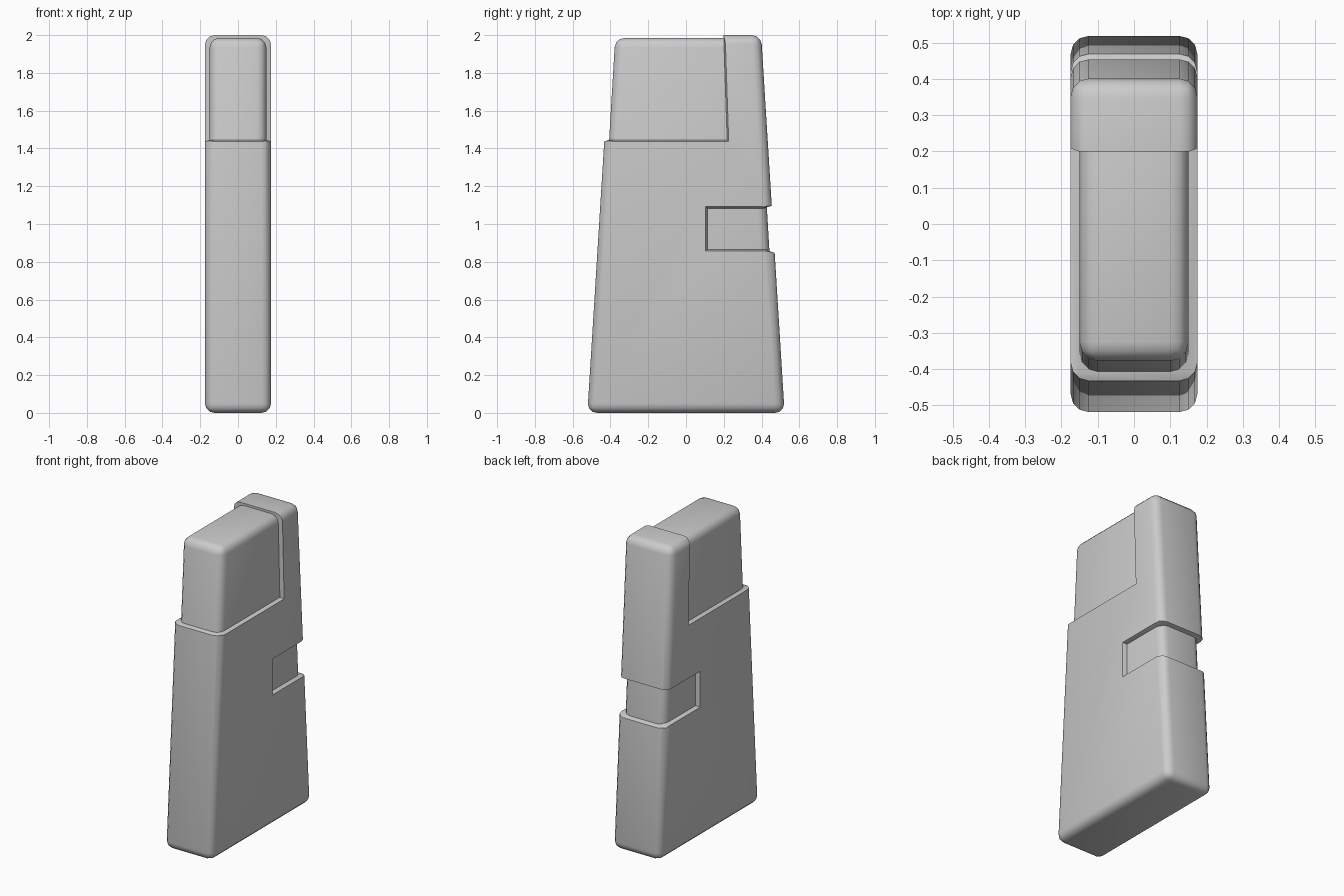
import bpy
import bmesh

cube = bpy.data.objects.get("Cube")
if cube:
    bpy.data.objects.remove(cube, do_unlink=True)

grey = bpy.data.materials.new("light grey")
grey.use_nodes = True
grey.diffuse_color = (0.6, 0.6, 0.6, 1)
grey.node_tree.nodes["Principled BSDF"].inputs["Base Color"].default_value = (0.6, 0.6, 0.6, 1)


def loft(name, rings):
    """Solid through matching (y, z) profiles, each placed at its own x."""
    bm = bmesh.new()
    loops = [[bm.verts.new((x, y, z)) for y, z in profile] for x, profile in rings]
    bm.faces.new(loops[0])
    bm.faces.new(loops[-1])
    for a, b in zip(loops, loops[1:]):
        for i in range(len(a)):
            j = (i + 1) % len(a)
            bm.faces.new((a[i], a[j], b[j], b[i]))
    bmesh.ops.recalc_face_normals(bm, faces=bm.faces)
    mesh = bpy.data.meshes.new(name)
    bm.to_mesh(mesh)
    bm.free()
    obj = bpy.data.objects.new(name, mesh)
    bpy.context.collection.objects.link(obj)
    mesh.materials.append(grey)
    return obj


def flared_cutter(name, inner, outer):
    """Cutter whose walls open slightly towards both sides."""
    obj = loft(name, [(-0.2, outer), (-0.15, inner), (0.15, inner), (0.2, outer)])
    obj.hide_render = True
    return obj


def tapered_block(name, half_width, low, high, bottom, top):
    profile = [(-low, bottom), (low, bottom), (high, top), (-high, top)]
    obj = loft(name, [(-half_width, profile), (half_width, profile)])
    bevel = obj.modifiers.new("rounded edges", 'BEVEL')
    bevel.width = 0.05
    bevel.segments = 3
    return obj


def finish(obj, cutters=()):
    for cutter in cutters:
        cut = obj.modifiers.new("cut", 'BOOLEAN')
        cut.operation = 'DIFFERENCE'
        cut.solver = 'EXACT'
        cut.object = cutter
    bpy.ops.object.select_all(action='DESELECT')
    obj.select_set(True)
    bpy.context.view_layer.objects.active = obj
    for mod in list(obj.modifiers):
        bpy.ops.object.modifier_apply(modifier=mod.name)
    bpy.ops.object.shade_smooth_by_angle(angle=0.6)
    for cutter in cutters:
        bpy.data.objects.remove(cutter, do_unlink=True)


# Outer shell, cut back at the upper front and at the rear notch
shell = tapered_block("outer_shell", 0.175, 0.522, 0.398, 0, 2)
front_cut = flared_cutter(
    "front_cutter",
    [(-0.41, 1.445), (0.218, 1.445), (0.196, 2.1), (-0.41, 2.1), (-0.7, 2.1), (-0.7, 1.34)],
    [(-0.41, 1.43), (0.234, 1.43), (0.212, 2.1), (-0.41, 2.1), (-0.7, 2.1), (-0.7, 1.34)])
notch_cut = flared_cutter(
    "notch_cutter",
    [(0.114, 0.865), (0.42, 0.865), (0.6, 0.8), (0.6, 1.14), (0.41, 1.083), (0.114, 1.083)],
    [(0.094, 0.848), (0.42, 0.848), (0.6, 0.8), (0.6, 1.14), (0.41, 1.1), (0.094, 1.1)])
finish(shell, [front_cut, notch_cut])

# Inner core exposed by the cuts
core = tapered_block("inner_core", 0.15, 0.49, 0.375, 0.04, 1.985)
finish(core)
